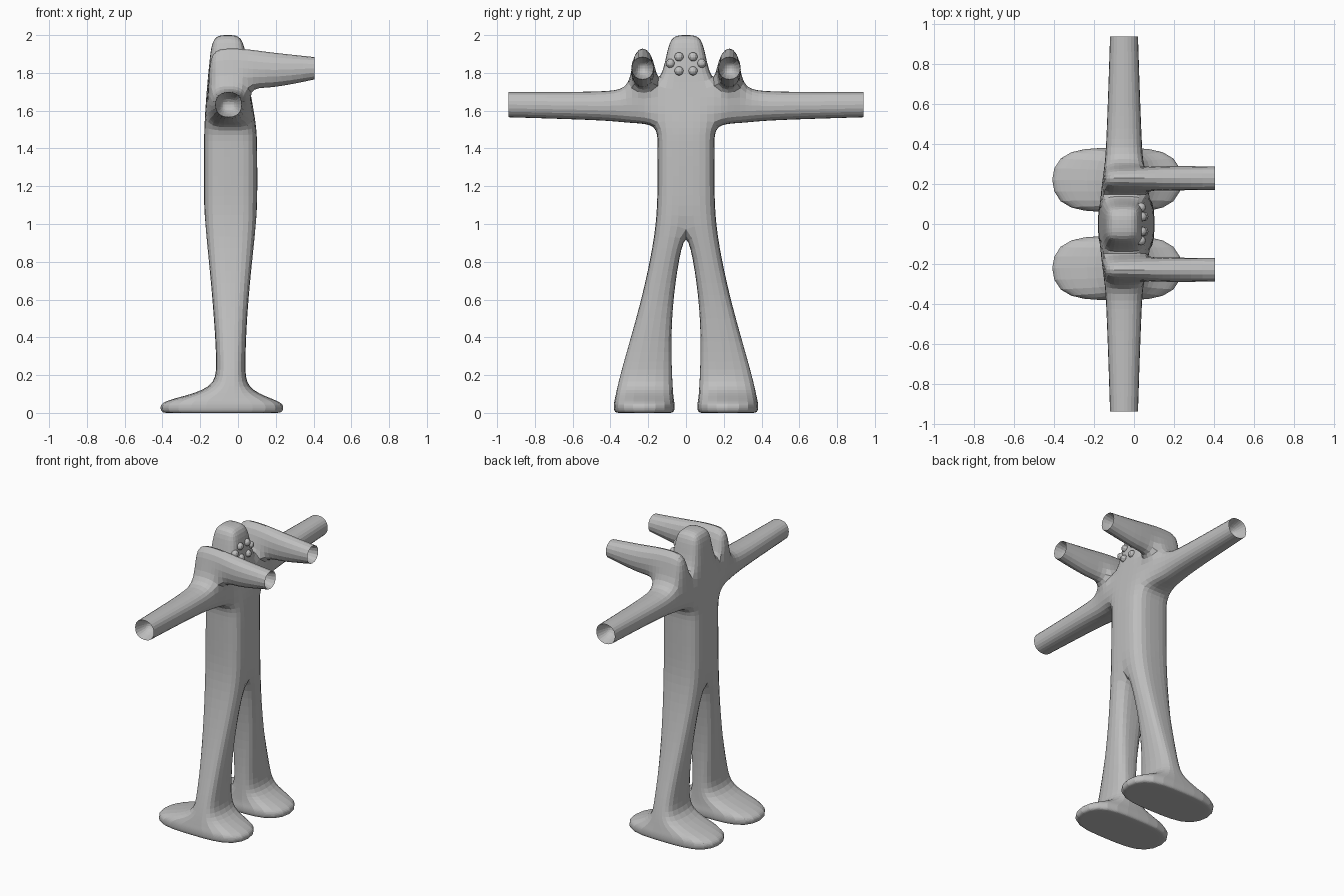
import bpy, bmesh
from mathutils import Vector

if "Cube" in bpy.data.objects:
    bpy.data.objects.remove(bpy.data.objects["Cube"])

grey = bpy.data.materials.new("plain grey")
grey.diffuse_color = (0.52, 0.52, 0.52, 1)
grey.use_nodes = True
grey.node_tree.nodes["Principled BSDF"].inputs["Base Color"].default_value = grey.diffuse_color

bm = bmesh.new()
rims = []


def face(pts):
    return bm.faces.new([bm.verts.new(p) for p in pts])


def strip(r1, r2, closed=True, skip=()):
    """Quads between two rings of points, leaving out the skipped sides."""
    n = len(r1)
    for i in range(n if closed else n - 1):
        if i not in skip:
            j = (i + 1) % n
            face((r1[i], r1[j], r2[j], r2[i]))


def loft(rings, closed=True):
    for a, b in zip(rings, rings[1:]):
        strip(a, b, closed)


def cap6(r, a=1):
    """Close a six-point ring with two quads split at points a and a+3."""
    p = [r[(a + i) % 6] for i in range(6)]
    face(p[0:4])
    face([p[3], p[4], p[5], p[0]])


def recess(ring, direction, depth):
    """Tapered hollow at the end of a limb; returns the inner ring."""
    c = sum((Vector(p) for p in ring), Vector()) / len(ring)
    inner = [tuple(c + (Vector(p) - c) * 0.55 - Vector(direction) * depth) for p in ring]
    strip(ring, inner)
    rims.extend((ring[i], ring[(i + 1) % len(ring)]) for i in range(len(ring)))
    return inner


def trunk_ring(z, xb, xf, y):
    xm = (xb + xf) / 2
    return [(xb, 0, z), (xb, y, z), (xm, y, z), (xf, y, z), (xf, 0, z)]


def leg_ring(z, xb, xf, y0, y1):
    xm = (xb + xf) / 2
    return [(xb, y0, z), (xb, y1, z), (xm, y1, z), (xf, y1, z), (xf, y0, z), (xm, y0, z)]


def arm_ring(y, zc, xc, a, c, h):
    return [(xc - a, y, zc - c), (xc, y, zc - h), (xc + a, y, zc - c),
            (xc + a, y, zc + c), (xc, y, zc + h), (xc - a, y, zc + c)]


# Trunk and head (half, mirrored later)
hip = trunk_ring(1.0, -0.18, 0.102, 0.155)
low = trunk_ring(1.53, -0.178, 0.097, 0.15)
high = trunk_ring(1.72, -0.165, 0.06, 0.15)
loft([hip, trunk_ring(1.2, -0.18, 0.102, 0.15), trunk_ring(1.42, -0.18, 0.102, 0.15), low], False)
strip(low, high, False, skip=(1, 2))
crown = trunk_ring(2.0, -0.135, 0.025, 0.085)
loft([high, trunk_ring(1.87, -0.15, 0.045, 0.105), crown], False)
mid = (-0.055, 0, 2.0)
face((crown[0], crown[1], crown[2], mid))
face((mid, crown[2], crown[3], crown[4]))

# Leg and foot
sole = leg_ring(0, -0.38, 0.21, 0.09, 0.35)
loft([hip + [(-0.039, 0, 1.0)],
      leg_ring(0.75, -0.153, 0.073, 0.05, 0.20),
      leg_ring(0.5, -0.13, 0.05, 0.078, 0.262),
      leg_ring(0.25, -0.115, 0.04, 0.077, 0.335),
      leg_ring(0.13, -0.125, 0.045, 0.07, 0.365),
      leg_ring(0.075, -0.36, 0.19, 0.066, 0.376),
      leg_ring(0.05, -0.425, 0.255, 0.06, 0.382),
      leg_ring(0.015, -0.425, 0.255, 0.06, 0.382),
      leg_ring(0, -0.41, 0.24, 0.07, 0.372), sole])
cap6(sole, 2)

# Sideways arm, with its first segment open on top for the forward arm
root = low[1:4] + high[3:0:-1]
joint = [(-0.15, 0.29, 1.54), (-0.05, 0.29, 1.53), (0.05, 0.29, 1.54),
         (0.05, 0.29, 1.72), (-0.05, 0.29, 1.72), (-0.15, 0.29, 1.72)]
strip(root, joint, skip=(3, 4))
hand = arm_ring(0.94, 1.632, -0.05, 0.073, 0.05, 0.075)
loft([joint, arm_ring(0.40, 1.624, -0.05, 0.093, 0.058, 0.086),
      arm_ring(0.67, 1.628, -0.05, 0.082, 0.053, 0.08), hand])
cap6(recess(hand, (0, 1, 0), 0.1), 1)

# Forward arm: raised shoulder block, then a tube towards +x
base = [high[1], high[2], high[3], joint[3], joint[4], joint[5]]
top = [(-0.155, 0.18, 1.93), (-0.05, 0.18, 1.94), (0.05, 0.175, 1.935),
       (0.05, 0.285, 1.935), (-0.05, 0.28, 1.94), (-0.155, 0.28, 1.93)]
strip(base, top, skip=(2,))
cap6(top, 1)


def tube_ring(x, z0, z1, y0, y1):
    return [(x, y0, z0), (x, y1, z0), (x, y1, z1), (x, y0, z1)]


grip = tube_ring(0.405, 1.76, 1.889, 0.166, 0.293)
loft([[base[2], base[3], top[3], top[2]],
      tube_ring(0.16, 1.705, 1.918, 0.162, 0.298), grip])
face(recess(grip, (1, 0, 0), 0.1))

# Weld the half body, keep the limb rims sharp, then mirror and smooth
bmesh.ops.remove_doubles(bm, verts=bm.verts[:], dist=0.0005)
bmesh.ops.recalc_face_normals(bm, faces=bm.faces[:])
crease = bm.edges.layers.float.new("crease_edge")
mids = [(Vector(a) + Vector(b)) / 2 for a, b in rims]
for e in bm.edges:
    m = (e.verts[0].co + e.verts[1].co) / 2
    if any((m - q).length < 0.001 for q in mids):
        e[crease] = 1.0
mesh = bpy.data.meshes.new("body")
bm.to_mesh(mesh)
bm.free()
mesh.materials.append(grey)
body = bpy.data.objects.new("body", mesh)
bpy.context.collection.objects.link(body)
mir = body.modifiers.new("mirror", 'MIRROR')
mir.use_axis = (False, True, False)
sub = body.modifiers.new("smooth", 'SUBSURF')
sub.levels = sub.render_levels = 2

# Six small eyes on the face
for side in (-1, 1):
    for x, y, z in ((0.035, 0.083, 1.85), (0.04, 0.037, 1.885), (0.048, 0.037, 1.81)):
        bpy.ops.mesh.primitive_uv_sphere_add(segments=12, ring_count=8, radius=0.024,
                                             location=(x, side * y, z))
        eye = bpy.context.object
        eye.name = "eye"
        eye.data.materials.append(grey)
